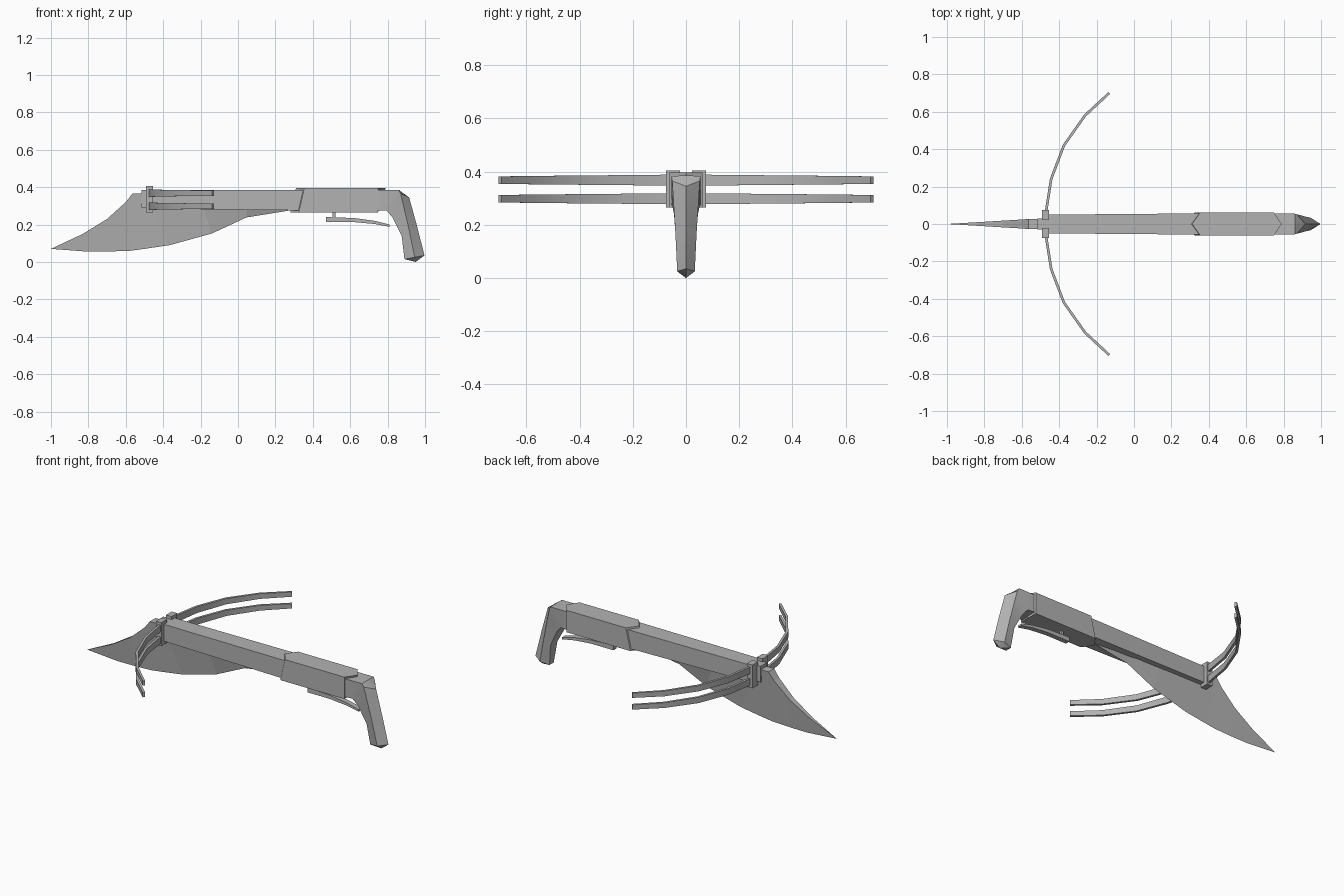
import bpy
import bmesh
import math

cube = bpy.data.objects.get("Cube")
if cube:
    bpy.data.objects.remove(cube, do_unlink=True)

GREY = (0.45, 0.45, 0.45, 1.0)
metal = bpy.data.materials.new("plain grey")
metal.use_nodes = True
metal.diffuse_color = GREY
metal.node_tree.nodes["Principled BSDF"].inputs["Base Color"].default_value = GREY


def finish(name, bm, smooth=None):
    bmesh.ops.remove_doubles(bm, verts=bm.verts, dist=0.0005)
    bmesh.ops.recalc_face_normals(bm, faces=bm.faces)
    mesh = bpy.data.meshes.new(name)
    bm.to_mesh(mesh)
    bm.free()
    mesh.materials.append(metal)
    obj = bpy.data.objects.new(name, mesh)
    bpy.context.collection.objects.link(obj)
    if smooth:
        bpy.ops.object.select_all(action='DESELECT')
        obj.select_set(True)
        bpy.context.view_layer.objects.active = obj
        bpy.ops.object.shade_smooth_by_angle(angle=math.radians(smooth))
    return obj


def loft(name, rings, smooth=None, end_point=None):
    """Join matching rings of points and close both ends."""
    bm = bmesh.new()
    loops = [[bm.verts.new(p) for p in ring] for ring in rings]
    n = len(loops[0])
    for a, b in zip(loops, loops[1:]):
        for i in range(n):
            j = (i + 1) % n
            bm.faces.new((a[i], a[j], b[j], b[i]))
    bm.faces.new(loops[0])
    if end_point:
        tip = bm.verts.new(end_point)
        for i in range(n):
            bm.faces.new((loops[-1][i], loops[-1][(i + 1) % n], tip))
    else:
        bm.faces.new(loops[-1])
    return finish(name, bm, smooth)


def box(name, x0, x1, y0, y1, z0, z1):
    return loft(name, [[(x, y0, z0), (x, y1, z0), (x, y1, z1), (x, y0, z1)]
                       for x in (x0, x1)])


# Blade: flat spine tapering down to a sharp cutting edge
stations = [  # spine x, z, edge x, z, half thickness
    (-0.83, 0.15, -0.80, 0.055, 0.010), (-0.70, 0.23, -0.69, 0.056, 0.018),
    (-0.60, 0.32, -0.575, 0.06, 0.024), (-0.565, 0.365, -0.50, 0.07, 0.027),
    (-0.49, 0.365, -0.365, 0.09, 0.027), (-0.20, 0.34, -0.14, 0.152, 0.027),
    (0.045, 0.33, 0.045, 0.238, 0.027), (0.275, 0.33, 0.275, 0.275, 0.027)]
rings = [[(sx, -w, sz), (sx, w, sz), (ex, 0, ez)] for sx, sz, ex, ez, w in stations]
loft("blade", rings[::-1], end_point=(-1, 0, 0.07))

# Barrel beam, slightly tapered towards the front
loft("barrel_beam", [[(x, -w, z), (x, w, z), (x, w, 0.386), (x, -w, 0.386)]
                     for x, w, z in ((-0.475, 0.05, 0.285), (0.40, 0.057, 0.275))])
box("front_block", -0.515, -0.45, -0.03, 0.03, 0.29, 0.386)

# Receiver sleeve with pointed ends
side = [(0.325, 0.265), (0.355, 0.396), (0.748, 0.396), (0.748, 0.265)]
middle = [(0.28, 0.265), (0.31, 0.396), (0.79, 0.396), (0.748, 0.265)]
loft("receiver", [[(x, y, z) for x, z in outline]
                  for y, outline in ((-0.062, side), (0, middle), (0.062, side))])

# Grip: five-sided section with a ridge along the back
grip = [  # back x, z, side x, z, inner x, z, side and inner half widths
    (0.74, 0.385, 0.74, 0.384, 0.74, 0.275, 0.055, 0.055),
    (0.86, 0.385, 0.86, 0.384, 0.795, 0.275, 0.055, 0.052),
    (0.915, 0.345, 0.87, 0.365, 0.826, 0.238, 0.052, 0.045),
    (0.955, 0.20, 0.915, 0.17, 0.875, 0.14, 0.04, 0.033),
    (0.997, 0.035, 0.945, 0.025, 0.89, 0.015, 0.033, 0.02)]
loft("grip", [[(bx, 0, bz), (sx, w, sz), (ix, v, iz), (ix, -v, iz), (sx, -w, sz)]
              for bx, bz, sx, sz, ix, iz, w, v in grip],
     smooth=30, end_point=(0.95, 0, 0.0))

# Trigger lever and its post
lever = [(0.47, 0.24, 0.213), (0.62, 0.235, 0.213), (0.73, 0.22, 0.203),
         (0.81, 0.20, 0.188)]
loft("trigger_lever", [[(x, -0.015, top), (x, 0.015, top),
                        (x, 0.015, low), (x, -0.015, low)] for x, top, low in lever])
box("trigger_post", 0.505, 0.522, -0.008, 0.008, 0.225, 0.28)

# Clamps and the two stacked bows, mirrored left and right
bow_path = [(-0.472, 0.03), (-0.468, 0.08), (-0.443, 0.24), (-0.375, 0.42),
            (-0.262, 0.58), (-0.133, 0.70)]
for label, s in (("left", 1), ("right", -1)):
    y0, y1 = sorted((s * 0.022, s * 0.075))
    box(label + "_clamp", -0.492, -0.455, y0, y1, 0.265, 0.405)
    for level, zc in (("upper", 0.368), ("lower", 0.298)):
        rings = []
        for i, (x, y) in enumerate(bow_path):
            ax, ay = bow_path[max(i - 1, 0)]
            bx, by = bow_path[min(i + 1, len(bow_path) - 1)]
            length = math.hypot(bx - ax, by - ay)
            nx, ny = (by - ay) / length * 0.007, -(bx - ax) / length * 0.007
            h = 0.022 - 0.0016 * i
            rings.append([(x + k * nx, s * (y + k * ny), zc + m * h)
                          for k, m in ((-1, -1), (1, -1), (1, 1), (-1, 1))])
        loft(level + "_" + label + "_bow", rings, smooth=30)
